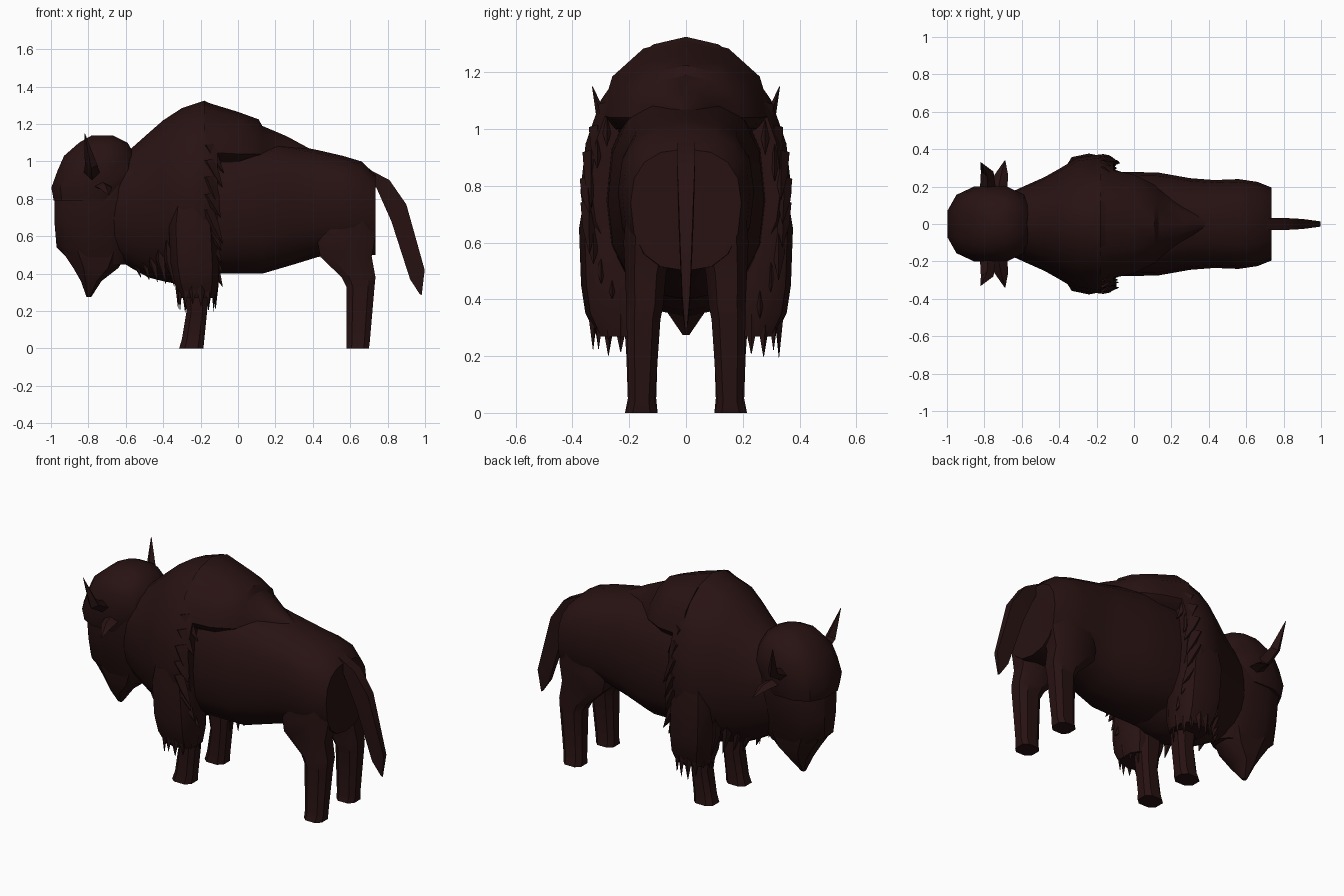
import bpy, bmesh, math, random
from mathutils import Vector

random.seed(4)
fur = bpy.data.materials.new("dark brown fur")
fur.diffuse_color = (0.021, 0.006, 0.006, 1)


def spow(v, p):
    return math.copysign(abs(v) ** p, v)


def finish(name, bm, angle=35):
    bmesh.ops.recalc_face_normals(bm, faces=bm.faces)
    me = bpy.data.meshes.new(name)
    bm.to_mesh(me)
    bm.free()
    me.materials.append(fur)
    ob = bpy.data.objects.new(name, me)
    bpy.context.collection.objects.link(ob)
    bpy.ops.object.select_all(action='DESELECT')
    ob.select_set(True)
    bpy.context.view_layer.objects.active = ob
    bpy.ops.object.shade_smooth_by_angle(angle=math.radians(angle))
    return ob


def skin(bm, rings):
    vs = [[bm.verts.new(p) for p in r] for r in rings]
    n = len(vs[0])
    for a, b in zip(vs, vs[1:]):
        for i in range(n):
            j = (i + 1) % n
            bm.faces.new((a[i], a[j], b[j], b[i]))
    bm.faces.new(vs[0])
    bm.faces.new(vs[-1])


def along_x(name, rows, n=16, p=1.0):
    # rows: x, bottom z, widest z, top z, half width
    rings = []
    for x, zb, zc, zt, w in rows:
        ring = []
        for i in range(n):
            t = math.tau * i / n
            s = spow(math.sin(t), p)
            ring.append((x, w * spow(math.cos(t), p), zc + s * ((zt - zc) if s > 0 else (zc - zb))))
        rings.append(ring)
    bm = bmesh.new()
    skin(bm, rings)
    return finish(name, bm)


def along_z(name, rows, n=8, p=0.7, side=1):
    # rows: z, min x, max x, inner y, outer y
    rings = []
    for z, x0, x1, y0, y1 in rows:
        rings.append([((x0 + x1) / 2 + (x1 - x0) / 2 * spow(math.cos(t), p),
                       side * ((y0 + y1) / 2 + (y1 - y0) / 2 * spow(math.sin(t), p)), z)
                      for t in (math.tau * (i + 0.5) / n for i in range(n))])
    k = max(abs(math.cos(math.pi / n)) ** p, 0.1)  # stretch so the sides reach the given limits
    for r, (z, x0, x1, y0, y1) in zip(rings, rows):
        cx, cy = (x0 + x1) / 2, side * (y0 + y1) / 2
        for i, (x, y, _) in enumerate(r):
            r[i] = (cx + (x - cx) / k, cy + (y - cy) / k, z)
    bm = bmesh.new()
    skin(bm, rings)
    return finish(name, bm)


def spike(bm, base, mid, tip, wide, thick, across):
    # tapered lock or horn with a diamond section
    base, mid, tip = Vector(base), Vector(mid), Vector(tip)
    a = Vector(across).normalized()
    b = a.cross(tip - base).normalized()
    skin(bm, [[c + a * wide * f, c + b * thick * f, c - a * wide * f, c - b * thick * f]
              for c, f in ((base, 1), (mid, 0.75), (tip, 0.04))])


# Body: rear barrel, shoulder mane with hump, woolly cape along the back
along_x("body", [(-0.3, 0.42, 0.75, 1.1, 0.25), (-0.1, 0.4, 0.75, 1.14, 0.28), (0.13, 0.4, 0.75, 1.12, 0.275),
                 (0.3, 0.45, 0.77, 1.085, 0.245), (0.43, 0.49, 0.78, 1.06, 0.235), (0.56, 0.5, 0.78, 1.03, 0.24),
                 (0.66, 0.5, 0.77, 1.0, 0.225), (0.735, 0.5, 0.74, 0.93, 0.195)], p=0.82)
along_x("shoulder_mane", [(-0.68, 0.5, 0.78, 1.0, 0.16), (-0.57, 0.43, 0.78, 1.07, 0.21),
                          (-0.48, 0.38, 0.78, 1.15, 0.25), (-0.4, 0.36, 0.78, 1.22, 0.295),
                          (-0.3, 0.34, 0.78, 1.285, 0.355), (-0.18, 0.36, 0.78, 1.325, 0.372),
                          (-0.11, 0.4, 0.8, 1.29, 0.335)], n=20)
along_x("back_cape", [(-0.18, 0.95, 1.05, 1.32, 0.3), (0.0, 0.96, 1.04, 1.265, 0.265),
                      (0.11, 0.98, 1.04, 1.225, 0.21), (0.13, 0.98, 1.04, 1.19, 0.19),
                      (0.26, 1.0, 1.04, 1.135, 0.1), (0.38, 1.02, 1.04, 1.07, 0.03)], n=12)

# Head: face, woolly cap, beard
along_z("face", [(0.45, -0.88, -0.6, -0.09, 0.09), (0.54, -0.97, -0.55, -0.125, 0.125),
                 (0.66, -0.98, -0.52, -0.155, 0.155), (0.8, -0.98, -0.5, -0.18, 0.18),
                 (0.95, -0.93, -0.5, -0.17, 0.17)], n=12, p=0.8)
along_z("woolly_cap", [(0.79, -0.985, -0.6, -0.185, 0.185), (0.86, -0.998, -0.56, -0.2, 0.2),
                       (0.95, -0.965, -0.54, -0.2, 0.2), (1.03, -0.93, -0.55, -0.185, 0.185),
                       (1.1, -0.85, -0.59, -0.14, 0.14), (1.14, -0.78, -0.67, -0.06, 0.06)], n=12, p=0.8)
along_z("beard", [(0.52, -0.94, -0.58, -0.11, 0.11), (0.43, -0.88, -0.64, -0.095, 0.095),
                  (0.36, -0.84, -0.73, -0.07, 0.07), (0.275, -0.81, -0.785, -0.012, 0.012)])

for side, tag in ((1, "left"), (-1, "right")):
    # Horn and ear
    bm = bmesh.new()
    spike(bm, (-0.78, side * 0.16, 0.92), (-0.785, side * 0.28, 0.98), (-0.82, side * 0.33, 1.15),
          0.045, 0.04, (1, 0, 0))
    finish("horn_" + tag, bm)
    bm = bmesh.new()
    spike(bm, (-0.73, side * 0.16, 0.87), (-0.71, side * 0.26, 0.86), (-0.69, side * 0.34, 0.82),
          0.05, 0.025, (1, 0, 0))
    finish("ear_" + tag, bm)

    # Legs and shaggy foreleg hair
    along_z("front_leg_" + tag, [(0.5, -0.32, -0.14, 0.09, 0.23), (0.2, -0.275, -0.165, 0.1, 0.21),
                                 (0.05, -0.3, -0.18, 0.105, 0.205), (0, -0.315, -0.185, 0.1, 0.215)], side=side)
    along_z("hind_leg_" + tag, [(0.85, 0.46, 0.735, 0.02, 0.2), (0.6, 0.42, 0.735, 0.04, 0.22),
                                (0.49, 0.44, 0.715, 0.07, 0.215), (0.38, 0.555, 0.735, 0.08, 0.21),
                                (0.33, 0.58, 0.73, 0.09, 0.21), (0.04, 0.58, 0.705, 0.11, 0.2),
                                (0, 0.58, 0.7, 0.1, 0.215)], side=side)
    along_z("foreleg_hair_" + tag, [(0.85, -0.34, -0.14, 0.1, 0.34), (0.65, -0.37, -0.11, 0.1, 0.372),
                                    (0.45, -0.36, -0.1, 0.1, 0.365), (0.35, -0.34, -0.105, 0.1, 0.35),
                                    (0.27, -0.31, -0.12, 0.12, 0.31)], n=10, side=side)

    # Hanging locks: foreleg fringe, mane rim, chest
    bm = bmesh.new()
    for i in range(14):
        t = math.tau * i / 14
        x, y = -0.22 + 0.1 * math.cos(t), 0.23 + 0.1 * math.sin(t)
        spike(bm, (x, side * y, 0.45), (x, side * y, 0.33), (x, side * y, random.uniform(0.19, 0.27)),
              0.035, 0.02, (-math.sin(t), side * math.cos(t), 0))
    for i in range(12):
        t = math.radians(80 - 11 * i)
        y, z = 0.345 * math.cos(t), 0.8 + (0.49 if t > 0 else 0.42) * math.sin(t)
        d = random.uniform(0.12, 0.2)
        spike(bm, (-0.17, side * y, z), (-0.13, side * y, z - d * 0.5),
              (-0.1 + random.uniform(0, 0.03), side * min(y, 0.34), z - d), 0.04, 0.03, (1, 0, 0.2))
    for i in range(6):
        x = -0.55 + 0.045 * i
        y = 0.06 + 0.045 * i
        spike(bm, (x, side * y, 0.58), (x, side * y, 0.47), (x + 0.03, side * y, 0.38 - 0.012 * i),
              0.035, 0.03, (1, side * 0.5, 0))
    finish("hair_locks_" + tag, bm, 20)

# Tail
bm = bmesh.new()
rows = [(0.64, 0.99, 0.62, 0.88, 0.03), (0.81, 0.9, 0.74, 0.86, 0.032), (0.9, 0.77, 0.82, 0.68, 0.027),
        (0.998, 0.42, 0.92, 0.37, 0.014), (0.982, 0.285, 0.972, 0.29, 0.003)]
skin(bm, [[(x0, -w, z0), (x0, w, z0), (x1, w, z1), (x1, -w, z1)] for x0, z0, x1, z1, w in rows])
finish("tail", bm)
